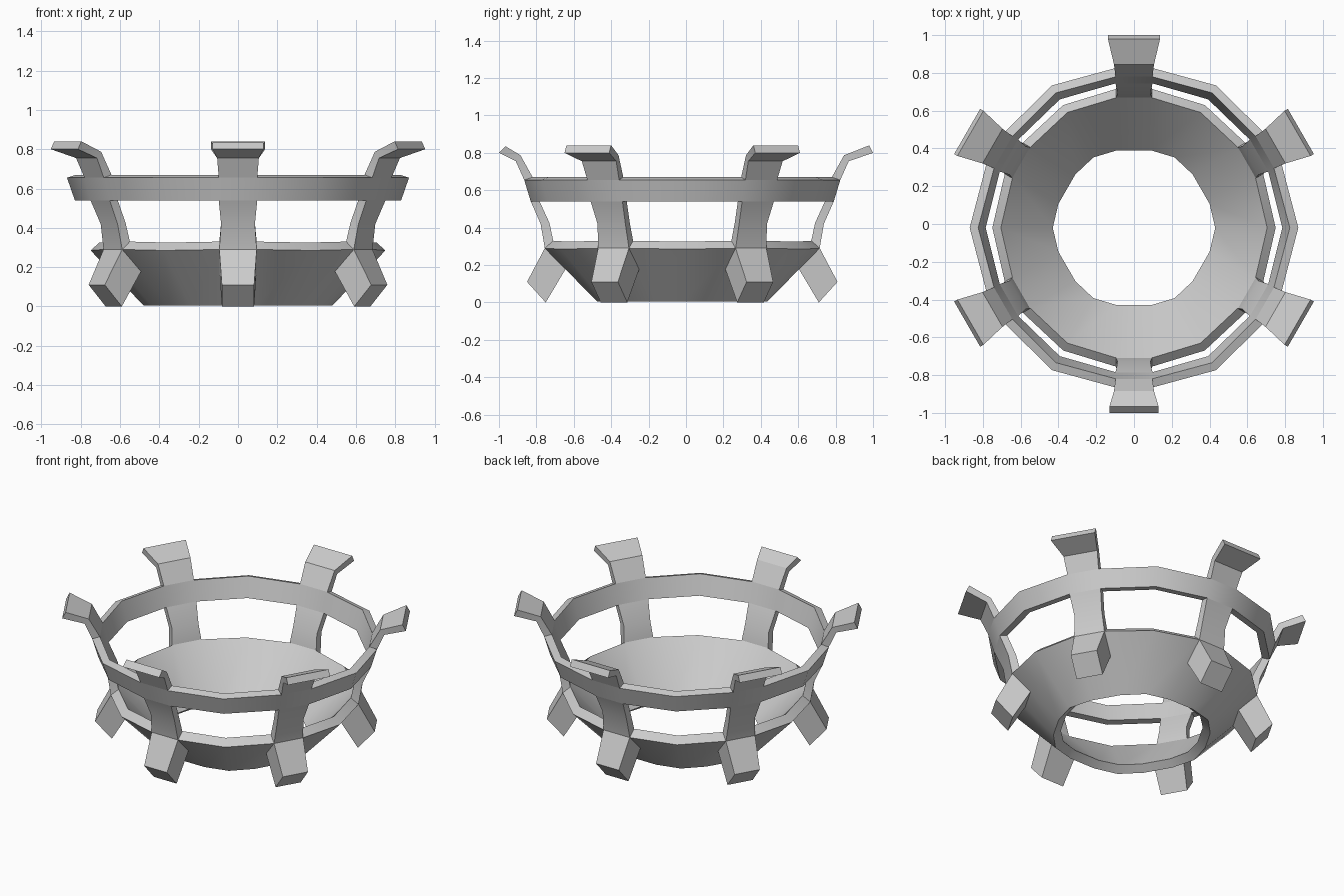
import bpy, bmesh, math
from mathutils import Matrix, Vector

if "Cube" in bpy.data.objects:
    bpy.data.objects.remove(bpy.data.objects["Cube"])

CY = -0.02                                   # ring axis sits slightly forward
ANGLES = [math.radians(30 + 60 * i) for i in range(6)]
FRONT = 4                                    # index of the strap at 270 degrees


def local(a, u, w, z):
    """Point at radial distance u, sideways offset w, height z for strap angle a."""
    p = Matrix.Rotation(a, 3, 'Z') @ Vector((u, w, z))
    return (p.x, p.y + CY, p.z)


def finish(bm, name):
    bmesh.ops.recalc_face_normals(bm, faces=bm.faces[:])
    me = bpy.data.meshes.new(name)
    bm.to_mesh(me)
    bm.free()
    ob = bpy.data.objects.new(name, me)
    bpy.context.collection.objects.link(ob)
    bpy.ops.object.select_all(action='DESELECT')
    ob.select_set(True)
    bpy.context.view_layer.objects.active = ob
    bpy.ops.object.shade_smooth_by_angle(angle=math.radians(28))
    return ob


def band(name, section, open_sides):
    """18-sided hoop. section rows: strap distance, half width, mid radius, z at strap, z at mid.
    open_sides: section edges left open where a strap joins."""
    bm = bmesh.new()
    loops = []
    for a in ANGLES:
        for side in (-1, 1):
            loops.append([bm.verts.new(local(a, u, side * w, z)) for u, w, r, z, zm in section])
        m = a + math.radians(30)
        loops.append([bm.verts.new(local(m, r, 0, zm)) for u, w, r, z, zm in section])
    n, k = len(loops), len(section)
    for i in range(n):
        A, B = loops[i], loops[(i + 1) % n]
        for j in range(k):
            if i % 3 == 0 and j in open_sides:
                continue
            bm.faces.new((A[j], B[j], B[(j + 1) % k], A[(j + 1) % k]))
    return finish(bm, name)


def strap(name, a, rows, caps=(False, False)):
    """Loft along rows: outer u, outer z, inner u, inner z, half width."""
    bm = bmesh.new()
    secs = [[bm.verts.new(local(a, *p)) for p in
             ((uo, -w, zo), (uo, w, zo), (ui, w, zi), (ui, -w, zi))]
            for uo, zo, ui, zi, w in rows]
    for A, B in zip(secs, secs[1:]):
        for j in range(4):
            bm.faces.new((A[j], A[(j + 1) % 4], B[(j + 1) % 4], B[j]))
    if caps[0]:
        bm.faces.new(secs[0])
    if caps[1]:
        bm.faces.new(secs[-1])
    return finish(bm, name)


# open-bottomed conical bowl: bottom outer, rim outer, rim inner, bottom inner
band("bowl", [(0.455, 0.09, 0.48, 0.005, 0.005),
              (0.735, 0.095, 0.75, 0.29, 0.285),
              (0.69, 0.09, 0.705, 0.33, 0.325),
              (0.41, 0.09, 0.43, 0.04, 0.04)], {1})

# upper hoop: outer top, inner top, inner bottom, outer bottom
band("upper_ring", [(0.845, 0.10, 0.87, 0.655, 0.655),
                    (0.80, 0.095, 0.825, 0.67, 0.67),
                    (0.765, 0.095, 0.785, 0.545, 0.545),
                    (0.81, 0.10, 0.83, 0.54, 0.54)], {0, 2})

for i, a in enumerate(ANGLES):
    # post between bowl rim and ring
    strap(f"post_{i}", a, [(0.735, 0.29, 0.69, 0.33, 0.095),
                           (0.757, 0.42, 0.71, 0.425, 0.086),
                           (0.81, 0.54, 0.765, 0.545, 0.098)])
    # flared tab above the ring (the front one is a little shorter)
    if i == FRONT:
        tip, wt = (0.98, 0.80, 0.945, 0.835), 0.13
    else:
        tip, wt = (1.02, 0.80, 1.00, 0.84), 0.138
    strap(f"top_tab_{i}", a, [(0.845, 0.655, 0.80, 0.67, 0.098),
                              (0.89, 0.755, 0.865, 0.787, 0.106),
                              (*tip, wt)], (False, True))
    # splayed foot under the rim
    strap(f"foot_{i}", a, [(0.735, 0.29, 0.62, 0.185, 0.095),
                           (0.83, 0.11, 0.73, 0.0, 0.082)], (True, True))
